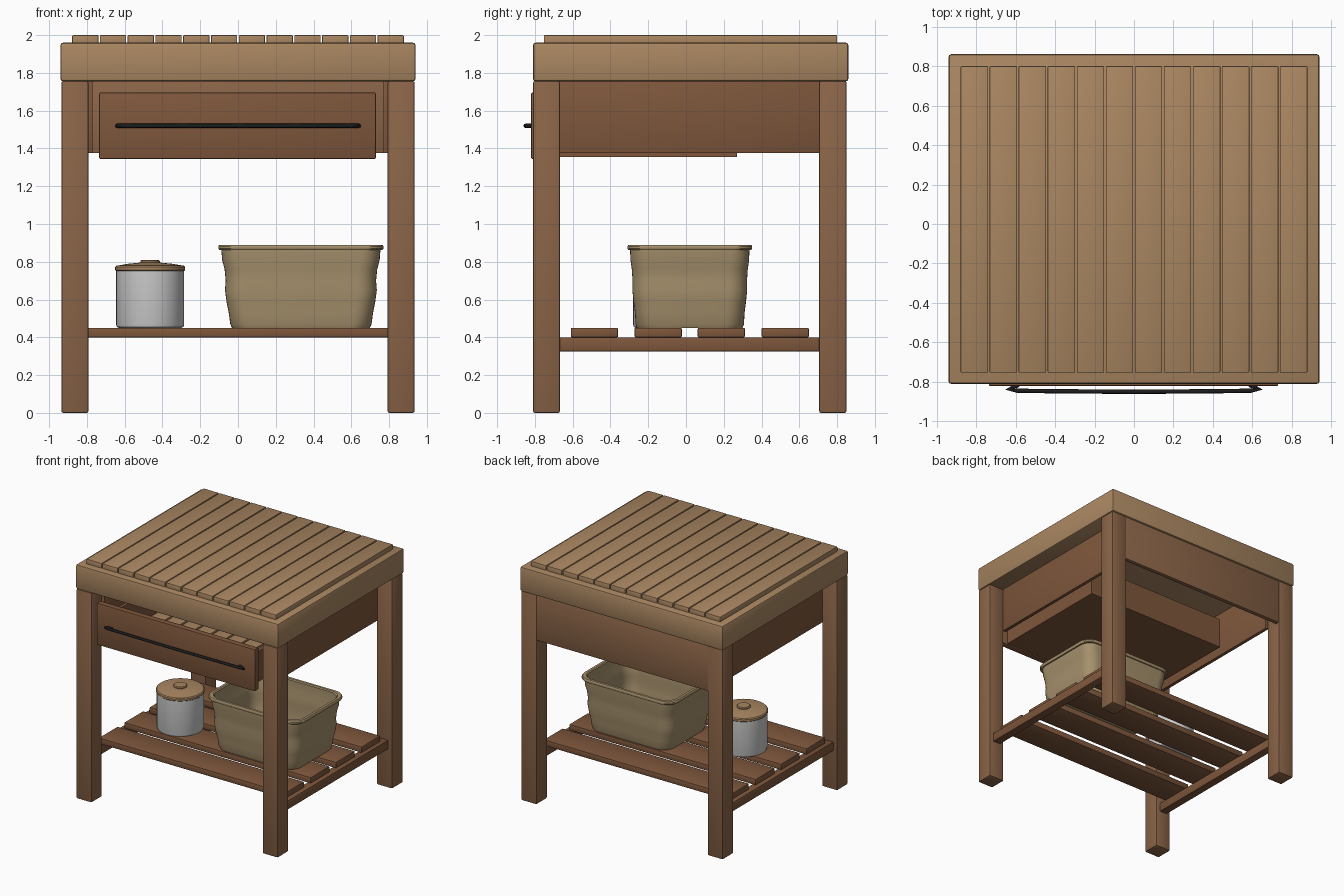
import bpy, bmesh, math

if "Cube" in bpy.data.objects:
    bpy.data.objects.remove(bpy.data.objects["Cube"])


def mat(name, r, g, b):
    m = bpy.data.materials.new(name)
    m.diffuse_color = (r, g, b, 1)
    m.use_nodes = True
    m.node_tree.nodes["Principled BSDF"].inputs["Base Color"].default_value = m.diffuse_color
    return m


TAN = mat("tan_wood", 0.40, 0.24, 0.12)
BROWN = mat("brown_wood", 0.26, 0.13, 0.065)
DARK = mat("dark_wood", 0.21, 0.095, 0.045)
BLACK = mat("black_metal", 0.012, 0.012, 0.012)
CANE = mat("basket_tan", 0.38, 0.28, 0.15)
WHITE = mat("enamel", 0.72, 0.72, 0.71)


def finish(name, bm, m, angle=35):
    bmesh.ops.recalc_face_normals(bm, faces=bm.faces)
    me = bpy.data.meshes.new(name)
    bm.to_mesh(me)
    bm.free()
    me.materials.append(m)
    ob = bpy.data.objects.new(name, me)
    bpy.context.collection.objects.link(ob)
    bpy.ops.object.select_all(action='DESELECT')
    ob.select_set(True)
    bpy.context.view_layer.objects.active = ob
    bpy.ops.object.shade_smooth_by_angle(angle=math.radians(angle))
    return ob


def box(name, x, y, z, m, bevel=0.006):
    """Bevelled box from (min, max) ranges."""
    bm = bmesh.new()
    bmesh.ops.create_cube(bm, size=1)
    for v in bm.verts:
        v.co = [r[0] + (c + 0.5) * (r[1] - r[0]) for c, r in zip(v.co, (x, y, z))]
    if bevel:
        bmesh.ops.bevel(bm, geom=bm.edges[:], offset=bevel, segments=2,
                        profile=0.5, affect='EDGES')
    return finish(name, bm, m)


def loft(name, rings, m, angle=35):
    """Bridge closed rings of points and cap both ends."""
    bm = bmesh.new()
    rows = [[bm.verts.new(p) for p in ring] for ring in rings]
    n = len(rows[0])
    for a, b in zip(rows, rows[1:]):
        for i in range(n):
            j = (i + 1) % n
            bm.faces.new((a[i], a[j], b[j], b[i]))
    bm.faces.new(rows[0][::-1])
    bm.faces.new(rows[-1])
    return finish(name, bm, m, angle)


def lathe(name, cx, cy, profile, m, n=40):
    ring = [2 * math.pi * i / n for i in range(n)]
    return loft(name, [[(cx + r * math.cos(a), cy + r * math.sin(a), z) for a in ring]
                       for r, z in profile], m)


def rounded_rect(cx, cy, hx, hy, r, z, seg=8):
    pts = []
    for q, (sx, sy) in enumerate(((1, 1), (-1, 1), (-1, -1), (1, -1))):
        for i in range(seg + 1):
            a = math.pi / 2 * (q + i / seg)
            pts.append((cx + sx * (hx - r) + r * math.cos(a),
                        cy + sy * (hy - r) + r * math.sin(a), z))
    return pts


# Table top: thick slab with twelve raised slats
box("top_slab", (-0.94, 0.94), (-0.81, 0.86), (1.755, 1.96), TAN, 0.014)
pitch = 1.764 / 12
for i in range(12):
    x0 = -0.882 + i * pitch
    box(f"top_slat_{i + 1}", (x0 + 0.004, x0 + pitch - 0.004), (-0.753, 0.80),
        (1.94, 2.0), TAN, 0.005)

# Legs, side aprons and shelf rails, mirrored left and right
for side, s in (("left", -1), ("right", 1)):
    def span(a, b):
        return tuple(sorted((s * a, s * b)))
    box(f"front_leg_{side}", span(0.792, 0.935), (-0.81, -0.667), (0, 1.757), BROWN, 0.01)
    box(f"back_leg_{side}", span(0.792, 0.935), (0.705, 0.85), (0, 1.757), BROWN, 0.01)
    box(f"side_apron_{side}", span(0.77, 0.80), (-0.67, 0.71), (1.375, 1.757), DARK, 0.004)
    box(f"shelf_rail_{side}", span(0.83, 0.90), (-0.67, 0.71), (0.325, 0.40), DARK)
    # Drawer side
    box(f"drawer_side_{side}", span(0.64, 0.665), (-0.78, 0.27), (1.355, 1.61), DARK, 0)
box("back_apron", (-0.795, 0.795), (0.81, 0.845), (1.375, 1.757), BROWN, 0.004)

# Slatted shelf
for i, (a, b) in enumerate(((-0.61, -0.36), (-0.272, -0.022), (0.062, 0.312), (0.40, 0.65))):
    box(f"shelf_slat_{i + 1}", (-0.865, 0.865), (a, b), (0.40, 0.45), DARK)

# Drawer, slightly short of the back, open at the top
box("drawer_front", (-0.735, 0.73), (-0.82, -0.77), (1.345, 1.695), DARK, 0.005)
box("drawer_back", (-0.645, 0.645), (0.245, 0.27), (1.355, 1.61), DARK, 0)
box("drawer_bottom", (-0.645, 0.645), (-0.775, 0.25), (1.355, 1.38), DARK, 0)
for i in range(9):
    x0 = -0.64 + i * 1.28 / 9
    box(f"drawer_floor_slat_{i + 1}", (x0 + 0.008, x0 + 0.134), (-0.765, 0.24),
        (1.378, 1.395), TAN, 0.003)

# Long thin drawer handle, swept along a path
cu = bpy.data.curves.new("handle_path", 'CURVE')
cu.dimensions = '3D'
cu.bevel_depth = 0.011
cu.bevel_resolution = 2
cu.use_fill_caps = True
half = [(0.585, -0.815), (0.61, -0.826), (0.64, -0.838), (0.59, -0.845), (0.3, -0.848)]
path = [(-x, y) for x, y in half] + [(0, -0.850)] + half[::-1]
sp = cu.splines.new('POLY')
sp.points.add(len(path) - 1)
for p, (x, y) in zip(sp.points, path):
    p.co = (x, y, 1.52, 1)
cu.materials.append(BLACK)
handle = bpy.data.objects.new("drawer_handle", cu)
bpy.context.collection.objects.link(handle)

# Canister with wooden lid and knob
CX, CY = -0.465, -0.10
lathe("canister_body", CX, CY, [(0.165, 0.45), (0.176, 0.455), (0.18, 0.468), (0.18, 0.76)], WHITE)
lathe("canister_lid", CX, CY, [(0.18, 0.752), (0.185, 0.757), (0.185, 0.772), (0.178, 0.779),
                               (0.12, 0.789), (0.06, 0.795)], TAN)
lathe("canister_knob", CX, CY, [(0.045, 0.79), (0.052, 0.797), (0.052, 0.804), (0.046, 0.81)], TAN)

# Open basket with gently wavy walls and a rolled rim: (half x, half y, z)
walls = [(0.365, 0.28, 0.45), (0.374, 0.287, 0.47), (0.382, 0.290, 0.53), (0.394, 0.298, 0.59),
         (0.402, 0.304, 0.65), (0.398, 0.303, 0.70), (0.404, 0.307, 0.76),
         (0.417, 0.314, 0.81), (0.421, 0.316, 0.862)]
rim = [(0.432, 0.325, 0.862), (0.437, 0.33, 0.870), (0.437, 0.33, 0.882), (0.432, 0.325, 0.89),
       (0.412, 0.305, 0.89), (0.405, 0.298, 0.882)]
inner = [(x - 0.018, y - 0.018, z) for x, y, z in walls[:0:-1]]
loft("basket", [rounded_rect(0.333, 0.02, x, y, 0.10, z) for x, y, z in walls + rim + inner], CANE)
